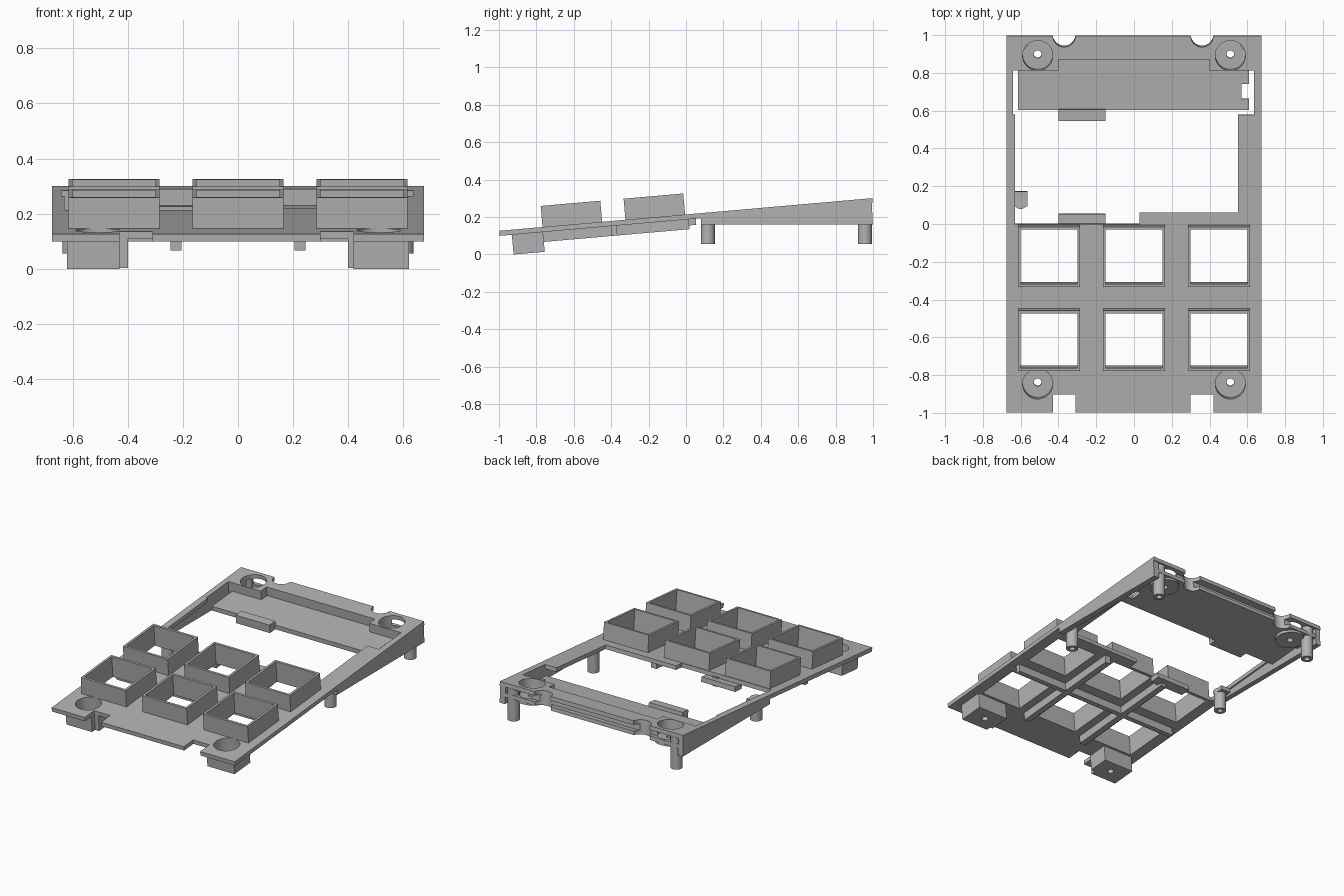
import bpy, bmesh, math
from mathutils import Matrix

if "Cube" in bpy.data.objects:
    bpy.data.objects.remove(bpy.data.objects["Cube"])

# Sloped frame: local z = 0 is the top face, tilted 5 degrees
TILT = Matrix.Translation((0, 0, 0.2135)) @ Matrix.Rotation(math.radians(5), 4, 'X')
FLAT = Matrix.Identity(4)

grey = bpy.data.materials.new("light_grey")
grey.diffuse_color = (0.45, 0.45, 0.45, 1)
grey.use_nodes = True
grey.node_tree.nodes["Principled BSDF"].inputs["Base Color"].default_value = grey.diffuse_color


def finish(name, bm, frame):
    bmesh.ops.recalc_face_normals(bm, faces=bm.faces)
    bm.transform(frame)
    me = bpy.data.meshes.new(name)
    bm.to_mesh(me)
    bm.free()
    me.materials.append(grey)
    ob = bpy.data.objects.new(name, me)
    bpy.context.collection.objects.link(ob)
    return ob


def prism(name, points, lo, hi, frame=TILT, axis='z'):
    """Extrude an outline along z (xy points) or along x (yz points)."""
    bm = bmesh.new()
    place = (lambda p, h: (p[0], p[1], h)) if axis == 'z' else (lambda p, h: (h, p[0], p[1]))
    a = [bm.verts.new(place(p, lo)) for p in points]
    b = [bm.verts.new(place(p, hi)) for p in points]
    bm.faces.new(a)
    bm.faces.new(b)
    n = len(points)
    for i in range(n):
        j = (i + 1) % n
        bm.faces.new((a[i], a[j], b[j], b[i]))
    return finish(name, bm, frame)


def box(name, x0, x1, y0, y1, z0, z1, frame=TILT):
    return prism(name, [(x0, y0), (x1, y0), (x1, y1), (x0, y1)], z0, z1, frame)


def rod(name, x, y, r, z0, z1, frame=TILT, n=32):
    pts = [(x + r * math.cos(2 * math.pi * i / n), y + r * math.sin(2 * math.pi * i / n)) for i in range(n)]
    return prism(name, pts, z0, z1, frame)


def cut(ob, cutters):
    for c in cutters:
        c.hide_render = True
        m = ob.modifiers.new("cut", 'BOOLEAN')
        m.operation = 'DIFFERENCE'
        m.solver = 'EXACT'
        m.object = c
    dg = bpy.context.evaluated_depsgraph_get()
    me = bpy.data.meshes.new_from_object(ob.evaluated_get(dg))
    ob.modifiers.clear()
    ob.data = me


def smooth(ob):
    bpy.ops.object.select_all(action='DESELECT')
    ob.select_set(True)
    bpy.context.view_layer.objects.active = ob
    bpy.ops.object.shade_smooth_by_angle(angle=math.radians(30))


# Cutters: key windows, screw pockets, edge notches, large opening
keys = [(x, y) for x in (-0.45, 0, 0.45) for y in (-0.61, -0.165)]
windows = [box("window_cutter", x - .15, x + .15, y - .145, y + .145, -.3, .3) for x, y in keys]
front_pockets, back_pockets = [], []
for x in (-0.51, 0.51):
    front_pockets += [rod("pocket_cutter", x, -.85, .08, -.1, .1), rod("screw_cutter", x, -.85, .02, -.3, .1)]
    back_pockets += [rod("pocket_cutter", x, .895, .08, -.08, .1), rod("screw_cutter", x, .895, .02, -.3, .1)]
front_notches = [box("notch_cutter", -.43, -.31, -1.1, -.905, -.3, .1),
                 box("notch_cutter", .30, .42, -1.1, -.905, -.3, .1)]
back_notches = [rod("notch_cutter", x, 1.0, .06, -.3, .1) for x in (-.37, .36)]
opening = prism("opening_cutter", [
    (-.63, 0), (.03, 0), (.03, .06), (.55, .06), (.55, .58), (.635, .58), (.635, .815), (.4, .815),
    (.4, .875), (-.4, .875), (-.4, .815), (-.64, .815), (-.64, .58), (-.63, .58)], -.2, .1)

# Top plate
plate = box("top_plate", -.675, .675, -1.002, 1.0, -.027, 0)
cut(plate, windows + front_pockets + back_pockets + front_notches + back_notches + [opening])
smooth(plate)

# Raised key frames
for (x, y), w in zip(keys, windows):
    cut(box("key_frame", x - .165, x + .165, y - .16, y + .16, -.02, .113), [w])

# Front legs with screw pockets
for x0, x1 in ((-.62, -.40), (.40, .62)):
    leg = box("front_leg", x0, x1, -.937, -.77, -.133, -.02)
    cut(leg, front_pockets + front_notches)
    smooth(leg)

# Stiffening ribs under the key area
for x in (-.225, .225):
    box("long_rib", x - .02, x + .02, -.777, .012, -.08, -.02)
box("cross_rib", -.62, .62, -.405, -.375, -.08, -.02)

# Wedge-shaped side skirts
for x0, x1 in ((-.675, -.64), (.635, .675)):
    prism("side_skirt", [(.08, .16), (.999, .16), (.992, .297), (.08, .217)], x0, x1, FLAT, 'x')

# Sunken rear shelf with a notch on its right edge
shelf = prism("rear_shelf", [(-.615, .6), (.61, .6), (.61, .66), (.57, .66), (.57, .74), (.61, .74),
                             (.61, .94), (-.615, .94)], -.09, -.06)
cut(shelf, back_pockets + back_notches)
smooth(shelf)

# Rear wall, lower ledge and corner walls
wall = box("rear_wall", -.4, .4, .875, .955, -.08, -.02)
cut(wall, back_notches + back_pockets)
ledge = box("rear_ledge", -.64, .64, .94, .99, -.095, -.07)
cut(ledge, back_notches + back_pockets)
for s in (-1, 1):
    a, b = sorted((s * .40, s * .64))
    corner = box("corner_wall", a, b, .815, .96, -.08, -.02)
    cut(corner, back_pockets + back_notches)
    boss = rod("screw_boss", s * .51, .895, .09, -.11, -.07)
    cut(boss, back_pockets + back_notches)
    smooth(corner)
    smooth(boss)

# Clips around the opening
box("rear_clip", -.4, -.15, .545, .605, -.09, -.035)
box("front_clip", -.4, -.15, -.02, .05, -.06, -.027)
box("side_clip", -.635, -.565, .09, .17, -.055, -.027)

# Hollow mounting pegs
for x in (-.6, .6):
    for y, top in ((.117, .2), (.957, .27)):
        peg = rod("mounting_peg", x, y, .0375, .055, top, FLAT, 24)
        hole = rod("peg_cutter", x, y, .018, 0, .13, FLAT, 16)
        cut(peg, [hole])
        smooth(peg)

# Remove the cutters
for ob in [o for o in bpy.data.objects if "cutter" in o.name]:
    bpy.data.objects.remove(ob)
